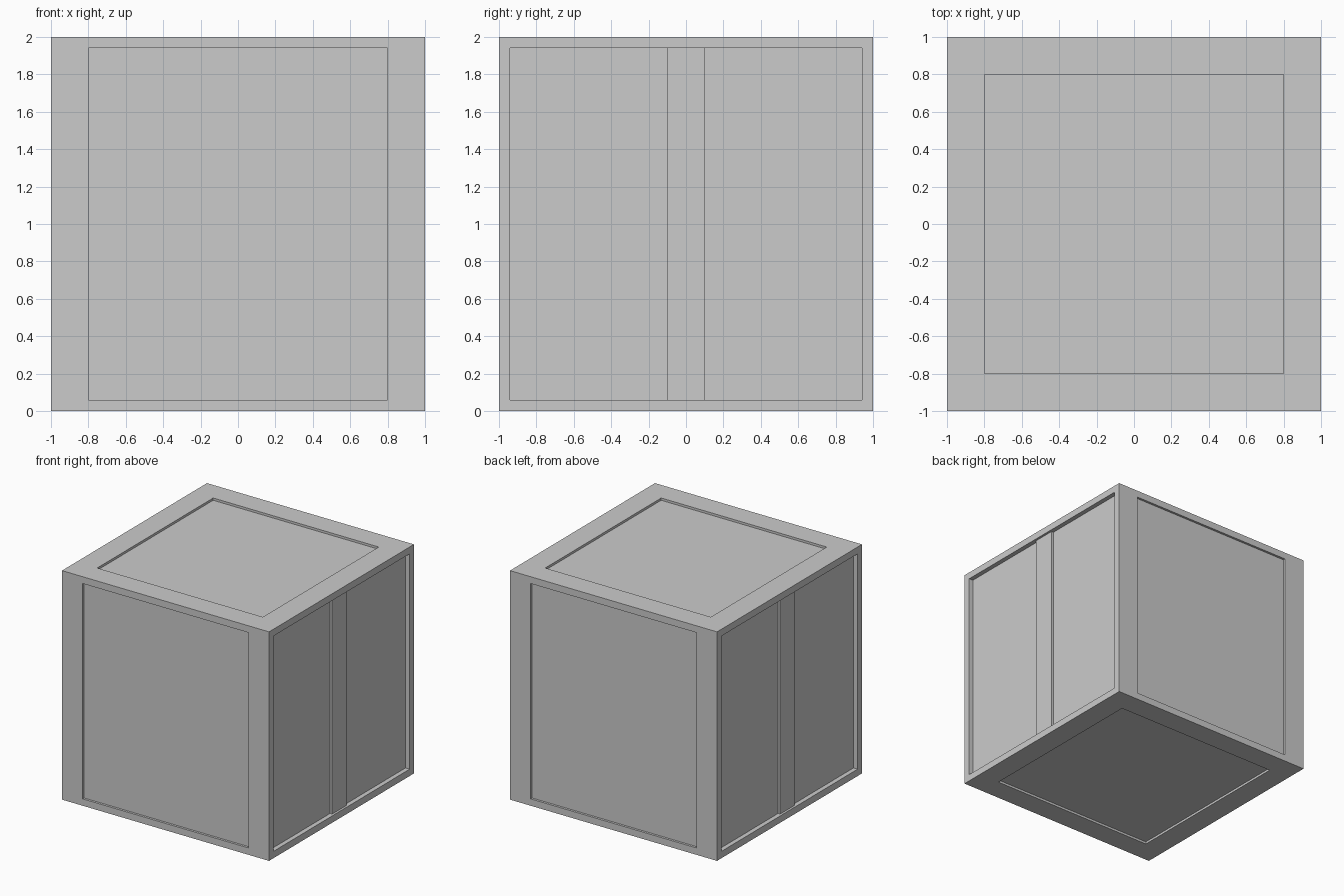
import bpy, bmesh
from mathutils import Vector

if "Cube" in bpy.data.objects:
    bpy.data.objects.remove(bpy.data.objects["Cube"])


def add_object(name, bm):
    bmesh.ops.recalc_face_normals(bm, faces=bm.faces)
    mesh = bpy.data.meshes.new(name)
    bm.to_mesh(mesh)
    bm.free()
    obj = bpy.data.objects.new(name, mesh)
    bpy.context.collection.objects.link(obj)
    return obj


# Recess half-sizes and depth for the faces along each axis
recesses = {
    0: (Vector((1, 0.94, 0.94)), 0.04),   # left and right
    1: (Vector((0.8, 1, 0.94)), 0.02),    # front and back
    2: (Vector((0.8, 0.8, 1)), 0.02),     # top and bottom
}

# Crate body: cube with a recessed panel in every face
bm = bmesh.new()
bmesh.ops.create_cube(bm, size=2)
for face in list(bm.faces):
    normal = face.normal.copy()
    axis = max(range(3), key=lambda i: abs(normal[i]))
    half, depth = recesses[axis]
    bmesh.ops.inset_individual(bm, faces=[face], thickness=0.1)
    # Shape the rim of the recess
    for v in face.verts:
        v.co = Vector([(1 if c > 0 else -1) * h for c, h in zip(v.co, half)])
    # Push the floor straight in
    floor = bmesh.ops.extrude_discrete_faces(bm, faces=[face])["faces"][0]
    bmesh.ops.translate(bm, verts=floor.verts, vec=-normal * depth)
bmesh.ops.translate(bm, verts=bm.verts, vec=(0, 0, 1))
body = add_object("crate_body", bm)

# Upright battens in the middle of the two side panels
bm = bmesh.new()
bmesh.ops.create_cube(bm, size=1)
bmesh.ops.scale(bm, verts=bm.verts, vec=(0.02, 0.2, 1.88))
bmesh.ops.translate(bm, verts=bm.verts, vec=(0.97, 0, 1))
battens = add_object("side_battens", bm)
mirror = battens.modifiers.new("mirror", 'MIRROR')
mirror.use_axis = (True, False, False)
